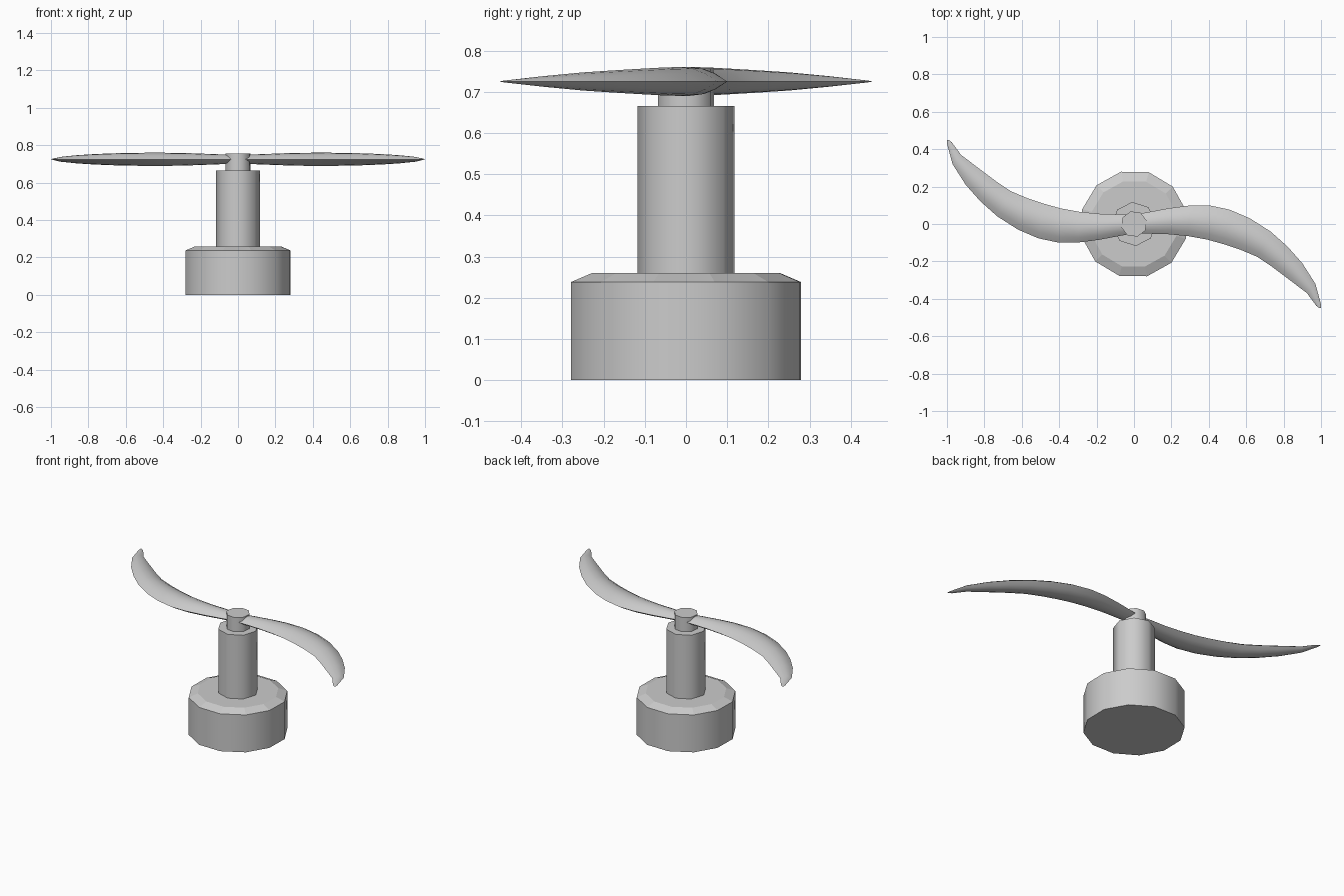
import bpy, bmesh
from math import sin, cos, pi, radians

if "Cube" in bpy.data.objects:
    bpy.data.objects.remove(bpy.data.objects["Cube"])


def finish(name, bm, smooth):
    bmesh.ops.recalc_face_normals(bm, faces=bm.faces)
    for f in bm.faces:
        f.smooth = smooth(f)
    me = bpy.data.meshes.new(name)
    bm.to_mesh(me)
    bm.free()
    ob = bpy.data.objects.new(name, me)
    bpy.context.collection.objects.link(ob)
    return ob


def loft(name, rings, smooth):
    """Closed skin through a list of equal-length rings, capped at both ends."""
    bm = bmesh.new()
    loops = [[bm.verts.new(p) for p in r] for r in rings]
    n = len(loops[0])
    for a, b in zip(loops, loops[1:]):
        for i in range(n):
            j = (i + 1) % n
            bm.faces.new((a[i], a[j], b[j], b[i]))
    bm.faces.new(loops[0])
    bm.faces.new(loops[-1])
    return finish(name, bm, smooth)


def turned(name, sides, phase, profile):
    """Low-poly turned part from (radius, z) pairs; walls smooth, tops flat."""
    ang = [radians(phase) + 2 * pi * i / sides for i in range(sides)]
    rings = [[(r * cos(a), r * sin(a), z) for a in ang] for r, z in profile]
    return loft(name, rings, lambda f: abs(f.normal.z) < 0.3)


# Base, column and hub
turned("base", 12, 14, [(0.288, 0), (0.288, 0.238), (0.235, 0.26)])
turned("column", 8, 5, [(0.118, 0.25), (0.118, 0.666)])
turned("hub", 8, 15, [(0.07, 0.66), (0.07, 0.757)])

# Blade stations: leading edge x, y, trailing edge x, y, half thickness
STATIONS = [
    (0.03, 0.055, 0.03, -0.050, 0.024),
    (0.19, 0.085, 0.19, -0.055, 0.030),
    (0.30, 0.099, 0.29, -0.065, 0.034),
    (0.40, 0.100, 0.39, -0.083, 0.035),
    (0.51, 0.077, 0.48, -0.108, 0.035),
    (0.62, 0.030, 0.57, -0.138, 0.034),
    (0.73, -0.040, 0.66, -0.176, 0.031),
    (0.82, -0.120, 0.74, -0.230, 0.027),
    (0.90, -0.210, 0.82, -0.290, 0.022),
    (0.97, -0.320, 0.925, -0.370, 0.013),
    (1.00, -0.430, 0.975, -0.438, 0.003),
    (1.00, -0.450, 0.992, -0.450, 0.001),
]
SPAN = 6
BLADE_Z = 0.725


def blade_ring(ax, ay, bx, by, h, side):
    # Lens section: up over the top, back along the underside
    ts = [(i / SPAN, 1) for i in range(SPAN)] + [(1 - i / SPAN, -1) for i in range(SPAN)]
    return [(side * (ax + (bx - ax) * t), side * (ay + (by - ay) * t),
             BLADE_Z + s * h * (1 - (2 * t - 1) ** 2)) for t, s in ts]


for name, side in (("right_blade", 1), ("left_blade", -1)):
    blade = loft(name, [blade_ring(*st, side) for st in STATIONS], lambda f: True)
    bpy.ops.object.select_all(action='DESELECT')
    blade.select_set(True)
    bpy.context.view_layer.objects.active = blade
    bpy.ops.object.shade_smooth_by_angle(angle=radians(40))
